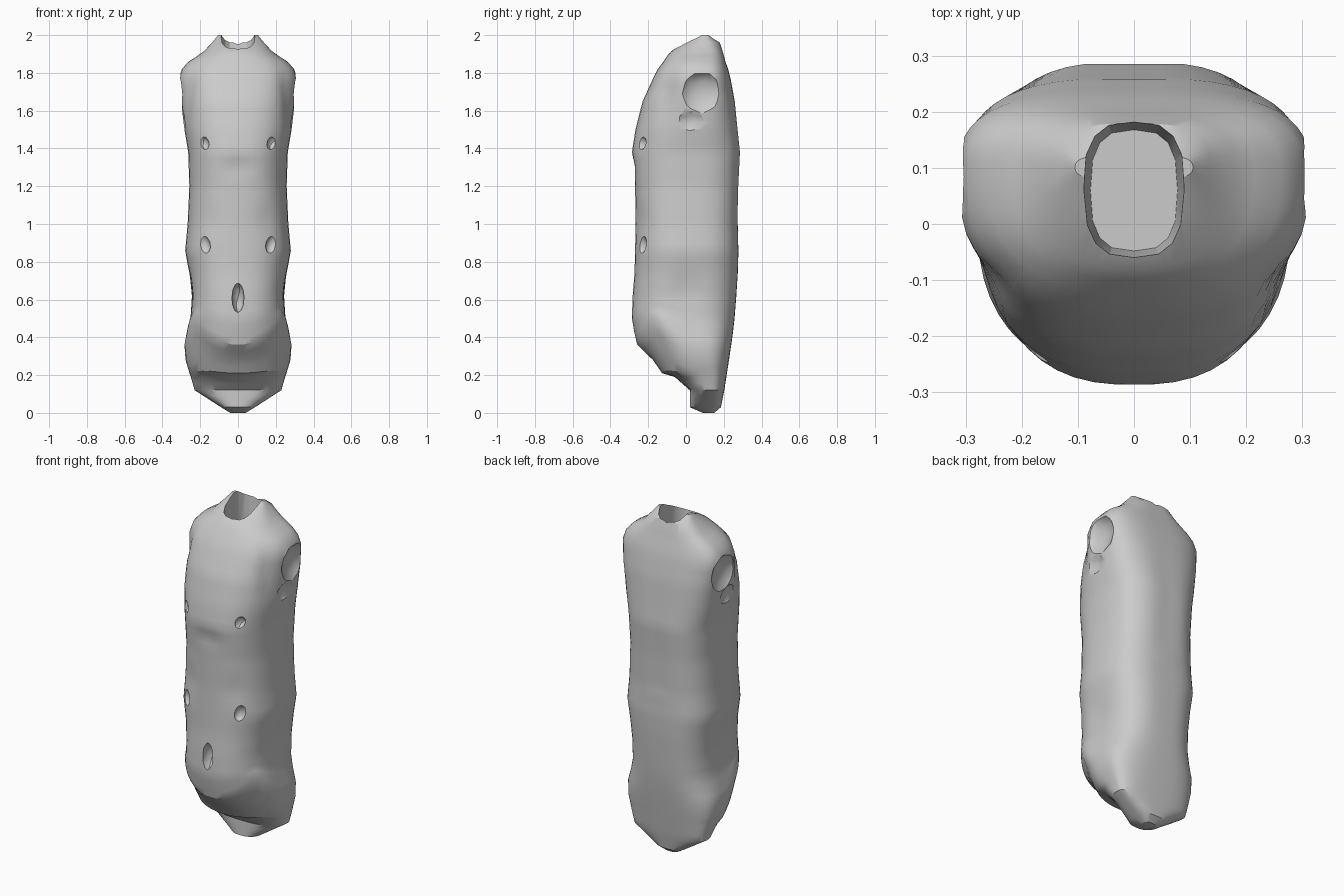
import bpy, bmesh, math
from mathutils import Vector, Matrix

if "Cube" in bpy.data.objects:
    bpy.data.objects.remove(bpy.data.objects["Cube"])

# Cross-sections: z, half width, y of widest point, front y, back y
SECTIONS = [
    (0.0, 0.04, 0.12, 0.09, 0.15), (0.03, 0.09, 0.11, 0.02, 0.185),
    (0.12, 0.23, 0.13, 0.02, 0.203), (0.19, 0.25, 0.12, -0.06, 0.214),
    (0.21, 0.257, 0.11, -0.13, 0.217), (0.28, 0.278, 0.09, -0.19, 0.228),
    (0.36, 0.284, 0.06, -0.26, 0.24), (0.43, 0.268, 0.03, -0.275, 0.25),
    (0.5, 0.252, 0.02, -0.287, 0.258), (0.62, 0.249, 0.02, -0.283, 0.268),
    (0.74, 0.26, 0.02, -0.273, 0.276), (0.86, 0.28, 0.02, -0.27, 0.28),
    (1.0, 0.267, 0.02, -0.267, 0.275), (1.2, 0.258, 0.02, -0.27, 0.28),
    (1.38, 0.264, 0.03, -0.287, 0.289), (1.5, 0.284, 0.05, -0.268, 0.276),
    (1.65, 0.302, 0.08, -0.23, 0.26), (1.77, 0.313, 0.09, -0.175, 0.237),
    (1.82, 0.298, 0.09, -0.15, 0.224), (1.86, 0.262, 0.09, -0.12, 0.21),
    (1.89, 0.215, 0.09, -0.1, 0.202), (1.915, 0.18, 0.09, -0.078, 0.195),
    (1.96, 0.138, 0.09, -0.01, 0.18), (2.0, 0.105, 0.1, 0.075, 0.125),
]
SIDES = 48

# Soft relief: centre x, y, z, radii x, y, z, inward depth
DENTS = [
    (0.0, -0.28, 1.30, 0.07, 0.2, 0.045, 0.014),
    (0.0, 0.28, 1.3, 0.035, 0.1, 0.6, 0.014),
    (0.0, 0.27, 0.97, 0.04, 0.1, 0.03, -0.01),
    (0.0, -0.18, 0.28, 0.11, 0.12, 0.05, 0.015),
]
for s in (-1, 1):
    DENTS += [
        (s * 0.25, 0.0, 0.65, 0.06, 0.07, 0.09, 0.013),
        (s * 0.15, -0.27, 1.02, 0.05, 0.1, 0.08, 0.008),
        (s * 0.26, -0.1, 1.7, 0.05, 0.05, 0.16, 0.018),
    ]


def ring_point(sec, a):
    z, w, yc, yf, yb = sec
    c, s = math.cos(a), math.sin(a)
    n = 2 / 2.9 if s > 0 else 2 / 2.5      # fuller corners at the back
    x = w * math.copysign(abs(c) ** n, c)
    depth = (yb - yc) if s > 0 else (yc - yf)
    y = yc + depth * math.copysign(abs(s) ** n, s)
    # the lower edge of the belly rises toward the hips
    front = min(1, max(0, -y / 0.15))
    z += 0.11 * min(1, (x / 0.22) ** 2) * front * math.exp(-((z - 0.37) / 0.15) ** 2)
    return Vector((x, y, z))


def dented(p):
    inward = Vector((-p.x, 0.03 - p.y, 0)).normalized()
    out = p.copy()
    for x, y, z, rx, ry, rz, d in DENTS:
        q = ((p.x - x) / rx) ** 2 + ((p.y - y) / ry) ** 2 + ((p.z - z) / rz) ** 2
        out += inward * d * math.exp(-q)
    return out


def finish(bm, name):
    bmesh.ops.recalc_face_normals(bm, faces=bm.faces)
    me = bpy.data.meshes.new(name)
    bm.to_mesh(me)
    bm.free()
    ob = bpy.data.objects.new(name, me)
    bpy.context.collection.objects.link(ob)
    return ob


def ellipsoid(name, loc, size, rot=0):
    bm = bmesh.new()
    m = Matrix.Translation(loc) @ Matrix.Rotation(rot, 4, 'Y') @ Matrix.Diagonal((*size, 1))
    bmesh.ops.create_icosphere(bm, subdivisions=2, radius=1, matrix=m)
    return finish(bm, name)


# Lofted torso shell
rows = []
for a, b in zip(SECTIONS, SECTIONS[1:]):
    steps = max(1, round((b[0] - a[0]) / 0.035))
    for i in range(steps):
        t = i / steps
        rows.append(tuple(u + (v - u) * t for u, v in zip(a, b)))
rows.append(SECTIONS[-1])

bm = bmesh.new()
rings = [[bm.verts.new(dented(ring_point(r, 2 * math.pi * (k + 0.5) / SIDES)))
          for k in range(SIDES)] for r in rows]
for lo, hi in zip(rings, rings[1:]):
    for k in range(SIDES):
        j = (k + 1) % SIDES
        bm.faces.new((lo[k], lo[j], hi[j], hi[k]))
bm.faces.new(rings[0][::-1])
bm.faces.new(rings[-1])
torso = finish(bm, "torso")

# Neck opening with squared-off oval outline
bm = bmesh.new()
bmesh.ops.create_cone(bm, cap_ends=True, segments=16, radius1=0.8, radius2=1, depth=0.36,
                      matrix=Matrix.Translation((0, 0, 1.95)))
for v in bm.verts:
    r = math.hypot(v.co.x, v.co.y)
    cx, sy = v.co.x / r, v.co.y / r
    v.co.x = 0.097 * r * math.copysign(abs(cx) ** 0.7, cx)
    v.co.y = 0.06 + 0.135 * r * math.copysign(abs(sy) ** 0.7, sy)
cutters = [finish(bm, "neck_cutter")]

# Belly hole, and paired arm sockets, armpits, chest and waist holes
cutters.append(ellipsoid("belly_cutter", (0, -0.285, 0.61), (0.033, 0.06, 0.08)))
for s in (-1, 1):
    cutters += [
        ellipsoid("socket_cutter", (s * 0.33, 0.085, 1.69), (0.065, 0.125, 0.125)),
        ellipsoid("armpit_cutter", (s * 0.315, 0.02, 1.54), (0.045, 0.095, 0.07)),
        ellipsoid("chest_cutter", (s * 0.183, -0.25, 1.43), (0.03, 0.045, 0.042), s * 0.3),
        ellipsoid("waist_cutter", (s * 0.182, -0.24, 0.895), (0.035, 0.035, 0.055), s * 0.3),
    ]

bpy.context.view_layer.objects.active = torso
torso.select_set(True)
for c in cutters:
    c.hide_render = True
    mod = torso.modifiers.new("cut", 'BOOLEAN')
    mod.operation = 'DIFFERENCE'
    mod.solver = 'EXACT'
    mod.object = c
    bpy.ops.object.modifier_apply(modifier=mod.name)
    bpy.data.objects.remove(c)

bpy.ops.object.shade_smooth_by_angle(angle=math.radians(30))
